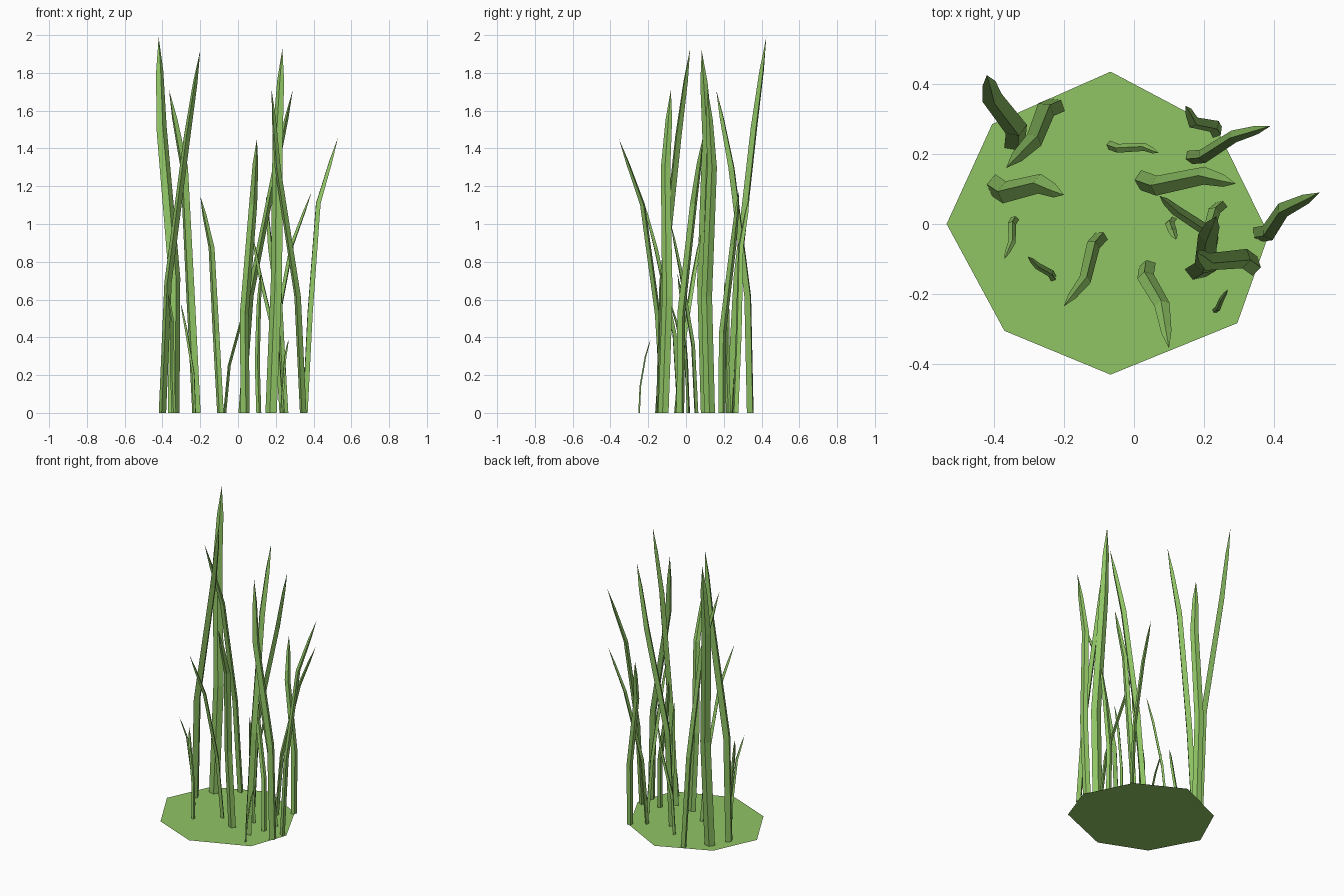
import bpy
from mathutils import Vector

if "Cube" in bpy.data.objects:
    bpy.data.objects.remove(bpy.data.objects["Cube"])

green = bpy.data.materials.new("grass_green")
green.diffuse_color = (0.28, 0.56, 0.13, 1)
green.use_nodes = True
green.node_tree.nodes["Principled BSDF"].inputs["Base Color"].default_value = green.diffuse_color


def add_mesh(name, verts, faces):
    mesh = bpy.data.meshes.new(name)
    mesh.from_pydata(verts, [], faces)
    mesh.materials.append(green)
    obj = bpy.data.objects.new(name, mesh)
    bpy.context.collection.objects.link(obj)
    return obj


# flat eight-sided ground patch
outline = [(-.535, 0), (-.37, -.305), (-.067, -.43), (.295, -.283),
           (.385, -.03), (.235, .275), (-.067, .435), (-.405, .285)]
add_mesh("ground_patch", [(x, y, 0) for x, y in outline], [range(8)])


def blade(name, base, bend, tip, height):
    """Four-sided blade: straight stalk, bent upper part, short pointed tip."""
    base, bend, tip = Vector(base), Vector(bend), Vector(tip)
    lean = (tip - base).normalized()
    side = Vector((-lean.y, lean.x))
    low = base.lerp(bend, 0.25) - side * 0.011 * height
    width = 0.002 + 0.0155 * height
    verts, faces = [], []
    rings = ((base, 0, 1), (low, 0.36, 1), (bend, 0.76, 0.9),
             (bend.lerp(tip, 0.62), 0.91, 0.62))
    for centre, z, scale in rings:
        w, t = width * scale, width * scale * 0.62
        for off in (lean * t, side * w, -lean * t, -side * w):
            p = centre + off
            verts.append((p.x, p.y, z * height))
    verts.append((tip.x, tip.y, height))
    for k in range(4):
        n = (k + 1) % 4
        for r in (0, 4, 8):
            faces.append((r + k, r + n, r + 4 + n, r + 4 + k))
        faces.append((12 + k, 12 + n, 16))
    faces.append((3, 2, 1, 0))
    add_mesh(name, verts, faces)


# grass blades: foot, upper bend, tip, height
blades = [
    ((-.34, .23), (-.405, .36), (-.42, .425), 1.99),
    ((-.22, .34), (-.285, .24), (-.365, .16), 1.71),
    ((-.40, .11), (-.27, .115), (-.20, .083), 1.92),
    ((-.34, .015), (-.348, -.05), (-.37, -.10), .63),
    ((-.07, .225), (.03, .22), (.07, .203), .70),
    ((.02, .125), (.20, .138), (.29, .115), 1.71),
    ((.16, .19), (.285, .25), (.39, .28), 1.17),
    ((.238, .262), (.17, .29), (.147, .338), 1.16),
    ((.355, -.03), (.425, .04), (.53, .09), 1.46),
    ((.23, -.05), (.118, .04), (.073, .08), .95),
    ((.25, .055), (.21, -.03), (.20, -.08), 1.0),
    ((.175, -.14), (.21, -.04), (.235, .022), 1.93),
    ((.345, -.12), (.21, -.108), (.178, -.08), 1.71),
    ((.11, .012), (.11, -.02), (.12, -.045), .74),
    ((-.23, -.155), (-.275, -.12), (-.303, -.093), .58),
    ((-.093, -.035), (-.14, -.16), (-.20, -.235), 1.15),
    ((.038, -.118), (.08, -.23), (.10, -.355), 1.45),
    ((.23, -.248), (.25, -.215), (.268, -.187), .39),
]
for i, data in enumerate(blades, 1):
    blade(f"grass_blade_{i}", *data)
